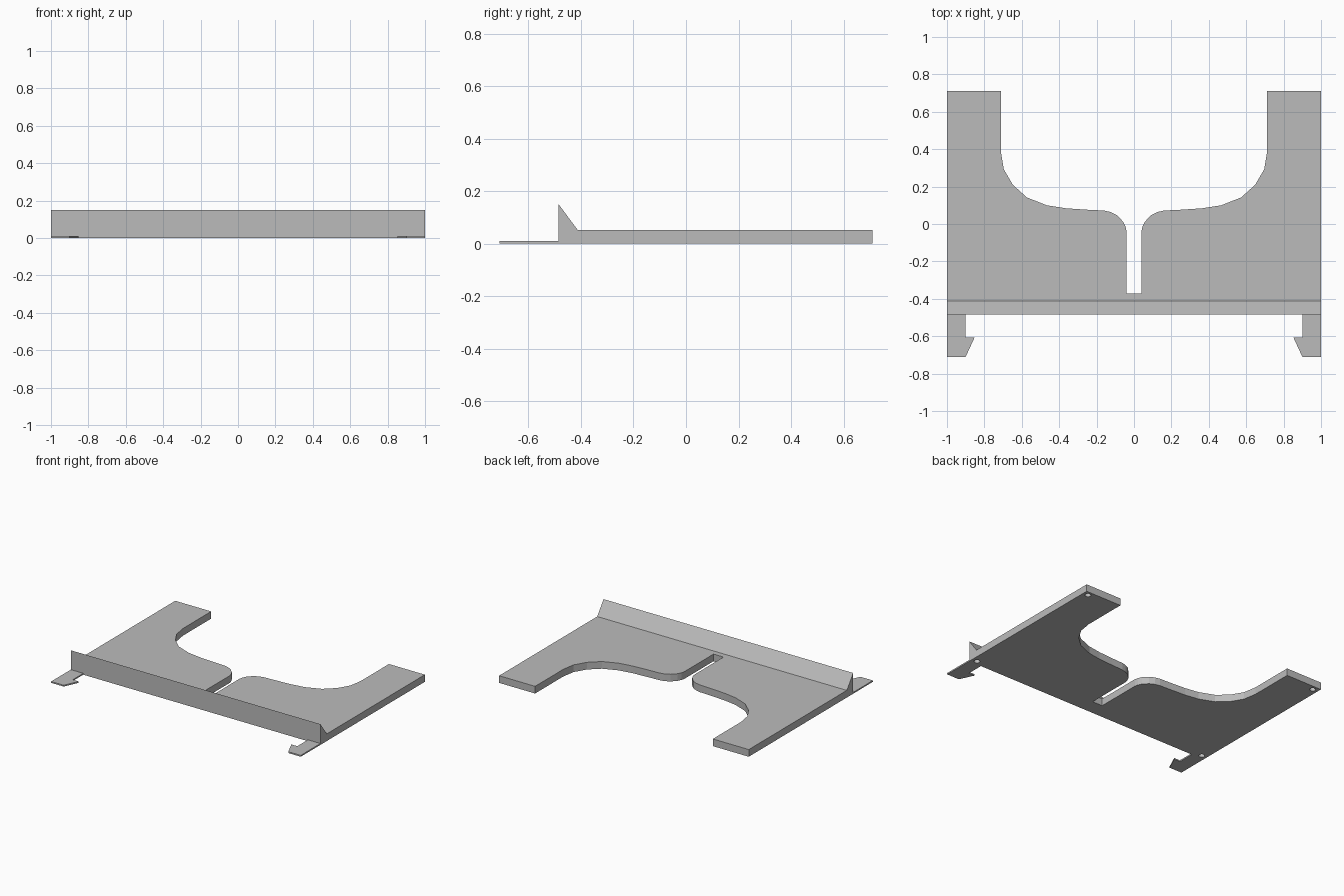
import bpy, bmesh
from mathutils import Matrix

cube = bpy.data.objects.get("Cube")
if cube:
    bpy.data.objects.remove(cube, do_unlink=True)

grey = bpy.data.materials.new("plain grey")
grey.use_nodes = True
COLOUR = (0.5, 0.5, 0.5, 1)
grey.diffuse_color = COLOUR
grey.node_tree.nodes["Principled BSDF"].inputs["Base Color"].default_value = COLOUR

BACK, FRONT, TIP = 0.71, -0.485, -0.71
THICK, RIDGE_TOP, CLIP_THICK = 0.052, 0.15, 0.01


def make_object(name, bm):
    bmesh.ops.recalc_face_normals(bm, faces=bm.faces)
    mesh = bpy.data.meshes.new(name)
    bm.to_mesh(mesh)
    bm.free()
    mesh.materials.append(grey)
    obj = bpy.data.objects.new(name, mesh)
    bpy.context.collection.objects.link(obj)
    return obj


def prism(name, points, offset):
    """Extrude a closed 3D outline along an offset."""
    bm = bmesh.new()
    face = bm.faces.new([bm.verts.new(p) for p in points])
    out = bmesh.ops.extrude_face_region(bm, geom=[face])
    moved = [v for v in out["geom"] if isinstance(v, bmesh.types.BMVert)]
    bmesh.ops.translate(bm, verts=moved, vec=offset)
    return make_object(name, bm)


# Base plate: half outline from outer front corner, round the arm, to the slot
half = [(1, FRONT), (1, BACK), (0.712, BACK), (0.712, 0.387), (0.696, 0.292),
        (0.648, 0.21), (0.573, 0.142), (0.466, 0.1), (0.364, 0.084),
        (0.246, 0.076), (0.16, 0.072), (0.125, 0.064), (0.09, 0.046),
        (0.058, 0.012), (0.045, -0.015), (0.04, -0.04), (0.04, -0.372)]
outline = half + [(-x, y) for x, y in reversed(half)]
plate = prism("base_plate", [(x, y, 0) for x, y in outline], (0, 0, THICK))

# Shallow round sockets under the four corners
bm = bmesh.new()
for x in (-0.96, 0.96):
    for y in (-0.455, 0.675):
        bmesh.ops.create_cone(bm, cap_ends=True, segments=24, radius1=0.02,
                              radius2=0.02, depth=0.06,
                              matrix=Matrix.Translation((x, y, 0)))
cutter = make_object("socket_cutter", bm)
cutter.hide_render = True
cutter.hide_viewport = True
cut = plate.modifiers.new("sockets", 'BOOLEAN')
cut.operation = 'DIFFERENCE'
cut.solver = 'EXACT'
cut.object = cutter

# Wedge-shaped stop along the front edge
prism("front_ridge",
      [(-1, FRONT, THICK), (-1, FRONT, RIDGE_TOP), (-1, -0.412, THICK)],
      (2, 0, 0))

# Thin hooked clips
clip = [(1, FRONT), (0.9, FRONT), (0.9, -0.606), (0.852, -0.606),
        (0.9, TIP), (1, TIP)]
for name, side in (("left_clip", 1), ("right_clip", -1)):
    prism(name, [(side * x, y, 0) for x, y in clip], (0, 0, CLIP_THICK))
